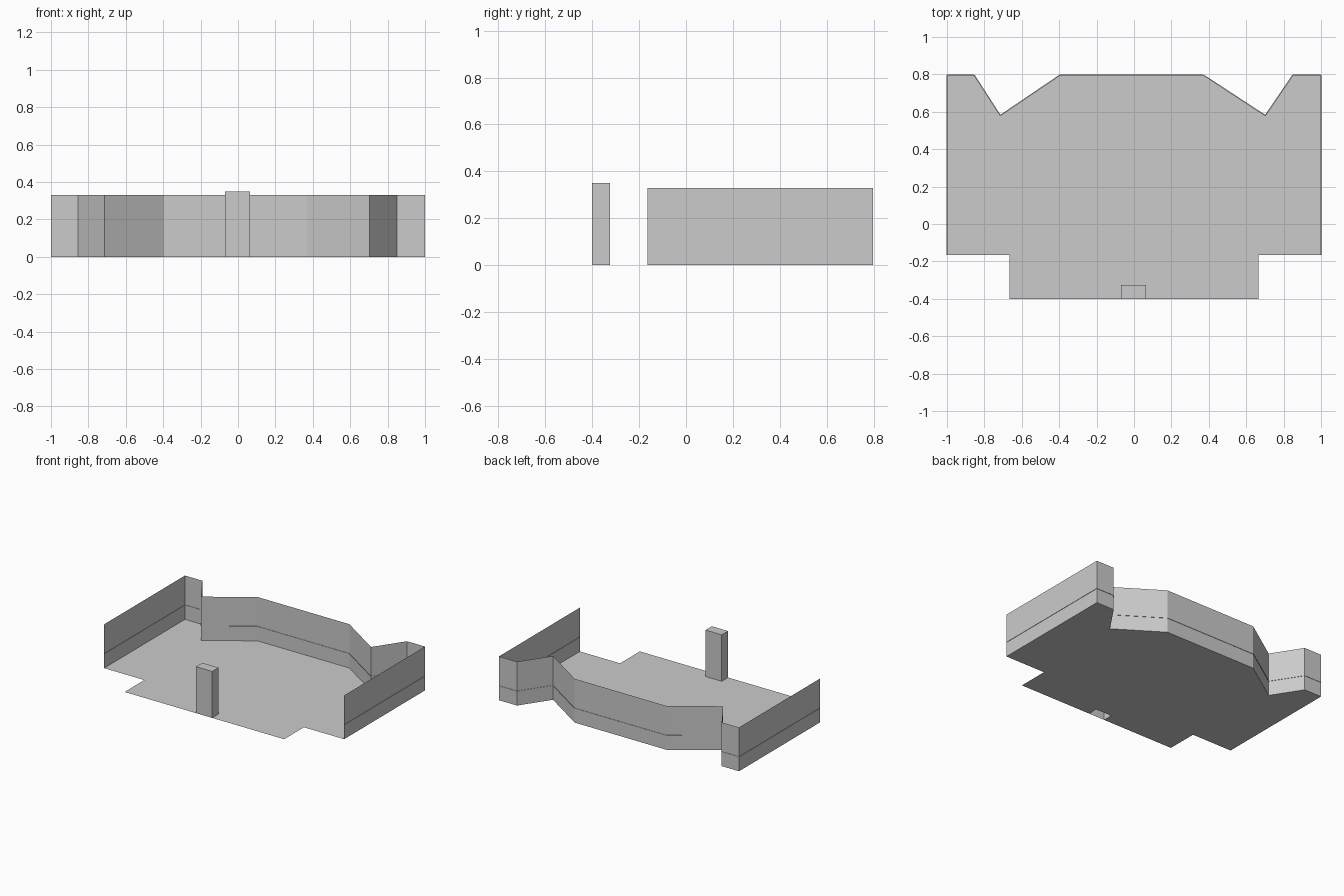
import bpy
from mathutils import Vector

if "Cube" in bpy.data.objects:
    bpy.data.objects.remove(bpy.data.objects["Cube"])

WALL_H, TRIM_Z, TRIM_W = 0.33, 0.11, 0.003
PX0, PX1, PY0, PY1, PILLAR_H = -0.07, 0.065, -0.4, -0.325, 0.35

# Wall path: left front corner, round the notched back, to right front corner
path = [(-1, -0.165), (-1, 0.797), (-0.855, 0.797), (-0.715, 0.58), (-0.395, 0.797),
        (0.37, 0.797), (0.702, 0.58), (0.85, 0.797), (1, 0.797), (1, -0.165)]
# Floor front edge, stepped in and notched around the pillar foot
front = [(0.665, -0.165), (0.665, -0.4), (PX1, PY0), (PX1, PY1),
         (PX0, PY1), (PX0, PY0), (-0.665, -0.4), (-0.665, -0.165)]


def add_mesh(name, verts, faces):
    mesh = bpy.data.meshes.new(name)
    mesh.from_pydata(verts, [], faces)
    obj = bpy.data.objects.new(name, mesh)
    bpy.context.collection.objects.link(obj)
    return obj


# Floor sheet
outline = (path + front)[::-1]
add_mesh("floor", [(x, y, 0) for x, y in outline], [range(len(outline))])

# Thin perimeter wall, split at the trim height
n = len(path)
levels = (0, TRIM_Z, WALL_H)
add_mesh("perimeter_wall", [(x, y, z) for z in levels for x, y in path],
         [(r * n + i + 1, r * n + i, r * n + i + n, r * n + i + n + 1)
          for r in range(2) for i in range(n - 1)])

# Very narrow horizontal trim line along the wall
verts, faces = [], []
for a, b in zip(path, path[1:]):
    a, b = Vector((*a, TRIM_Z)), Vector((*b, TRIM_Z))
    d = (b - a).normalized()
    side = Vector((-d.y, d.x, 0)) * TRIM_W
    k = len(verts)
    verts += [a - side, b - side, b + side, a + side]
    faces.append((k, k + 1, k + 2, k + 3))
add_mesh("wall_trim", verts, faces)

# Front pillar, open underneath
base = [(PX0, PY0), (PX1, PY0), (PX1, PY1), (PX0, PY1)]
add_mesh("front_pillar", [(x, y, z) for z in (0, PILLAR_H) for x, y in base],
         [(i, (i + 1) % 4, (i + 1) % 4 + 4, i + 4) for i in range(4)] + [(4, 5, 6, 7)])
